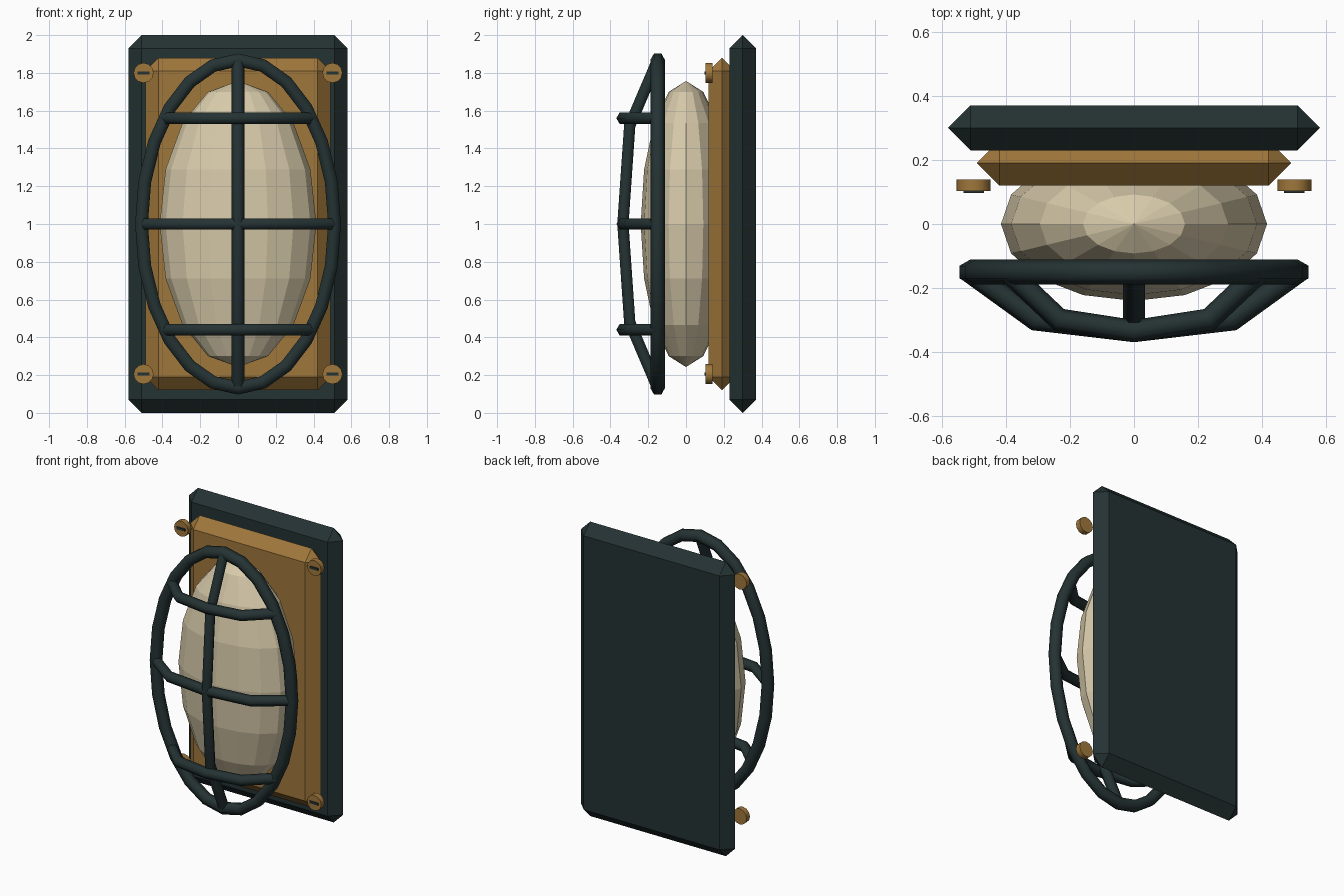
import bpy, bmesh, math
from mathutils import Vector, Matrix

if "Cube" in bpy.data.objects:
    bpy.data.objects.remove(bpy.data.objects["Cube"], do_unlink=True)


def material(name, rgb):
    m = bpy.data.materials.new(name)
    m.use_nodes = True
    m.diffuse_color = (*rgb, 1)
    m.node_tree.nodes["Principled BSDF"].inputs["Base Color"].default_value = (*rgb, 1)
    return m


iron = material("dark iron", (0.018, 0.032, 0.033))
brass = material("brass", (0.35, 0.185, 0.044))
glass = material("frosted glass", (0.68, 0.59, 0.40))


def finish(name, bm, mat, smooth=None):
    bmesh.ops.recalc_face_normals(bm, faces=bm.faces)
    mesh = bpy.data.meshes.new(name)
    bm.to_mesh(mesh)
    bm.free()
    mesh.materials.append(mat)
    ob = bpy.data.objects.new(name, mesh)
    bpy.context.collection.objects.link(ob)
    if smooth:
        bpy.ops.object.select_all(action='DESELECT')
        ob.select_set(True)
        bpy.context.view_layer.objects.active = ob
        bpy.ops.object.shade_smooth_by_angle(angle=math.radians(smooth))
    return ob


def box(name, size, centre, mat, bevel=0):
    bm = bmesh.new()
    bmesh.ops.create_cube(bm, size=1, matrix=Matrix.Translation(centre) @ Matrix.Diagonal((*size, 1)))
    ob = finish(name, bm, mat)
    if bevel:
        mod = ob.modifiers.new("chamfer", 'BEVEL')
        mod.width, mod.segments = bevel, 1
    return ob


def tube(name, points, normal, radius, phase=0.0, closed=False):
    """Six-sided mitred tube along a path lying in the plane with this normal."""
    bm = bmesh.new()
    pts = [Vector(p) for p in points]
    normal = Vector(normal)
    rings = []
    for i, p in enumerate(pts):
        ahead = pts[(i + 1) % len(pts)] if closed or i + 1 < len(pts) else None
        behind = pts[i - 1] if closed or i else None
        d1 = (p - behind).normalized() if behind else (ahead - p).normalized()
        d2 = (ahead - p).normalized() if ahead else d1
        along = (d1 + d2).normalized()
        side = along.cross(normal) / along.dot(d1)
        angles = [phase + k * math.pi / 3 for k in range(6)]
        rings.append([bm.verts.new(p + radius * (side * math.cos(a) + normal * math.sin(a)))
                      for a in angles])
    pairs = list(zip(rings, rings[1:]))
    if closed:
        pairs.append((rings[-1], rings[0]))
    else:
        bm.faces.new(rings[0])
        bm.faces.new(rings[-1])
    for a, b in pairs:
        for k in range(6):
            j = (k + 1) % 6
            bm.faces.new((a[k], a[j], b[j], b[k]))
    return finish(name, bm, iron, 65)


# Wall plate and brass mounting plate, chamfered to a ridge
box("wall_plate", (1.16, 0.14, 2.0), (0, 0.30, 1), iron, 0.0699)
box("mounting_plate", (0.98, 0.14, 1.76), (0, 0.19, 1), brass, 0.0699)

# Faceted glass globe
bm = bmesh.new()
bmesh.ops.create_uvsphere(bm, u_segments=16, v_segments=8, radius=1,
                          matrix=Matrix.Translation((0, 0, 1)) @ Matrix.Diagonal((0.415, 0.24, 0.757, 1)))
finish("glass_globe", bm, glass)

# Oval guard ring
RX, RZ, RY = 0.511, 0.868, -0.15
oval = [(RX * math.sin(a), RY, 1 + RZ * math.cos(a))
        for a in (math.tau * i / 24 for i in range(24))]
tube("guard_ring", oval, (0, 1, 0), 0.039, math.pi / 6, closed=True)

# Guard bars bowed forward over the globe
bow = [(-1, RY), (-0.6, -0.298), (0, -0.334), (0.6, -0.298), (1, RY)]
tube("guard_bar_vertical", [(0, y, 1 + t * RZ) for t, y in bow], (1, 0, 0), 0.0345, math.pi / 6)
for label, dz in (("lower", -0.56), ("middle", 0), ("upper", 0.56)):
    half = RX * math.sqrt(1 - (dz / RZ) ** 2)
    tube("guard_bar_" + label, [(t * half, y, 1 + dz) for t, y in bow], (0, 0, 1), 0.0345)

# Slotted corner screws
for sx, side in ((1, "left"), (-1, "right")):
    for z, level in ((0.205, "lower"), (1.8, "upper")):
        bm = bmesh.new()
        bmesh.ops.create_cone(bm, cap_ends=True, segments=12, radius1=0.053, radius2=0.053, depth=0.036,
                              matrix=Matrix.Translation((sx * 0.5, 0.121, z)) @ Matrix.Rotation(math.pi / 2, 4, 'X'))
        finish(f"screw_{level}_{side}", bm, brass, 35)
        box(f"screw_slot_{level}_{side}", (0.063, 0.009, 0.016), (sx * 0.5, 0.1015, z), iron)
